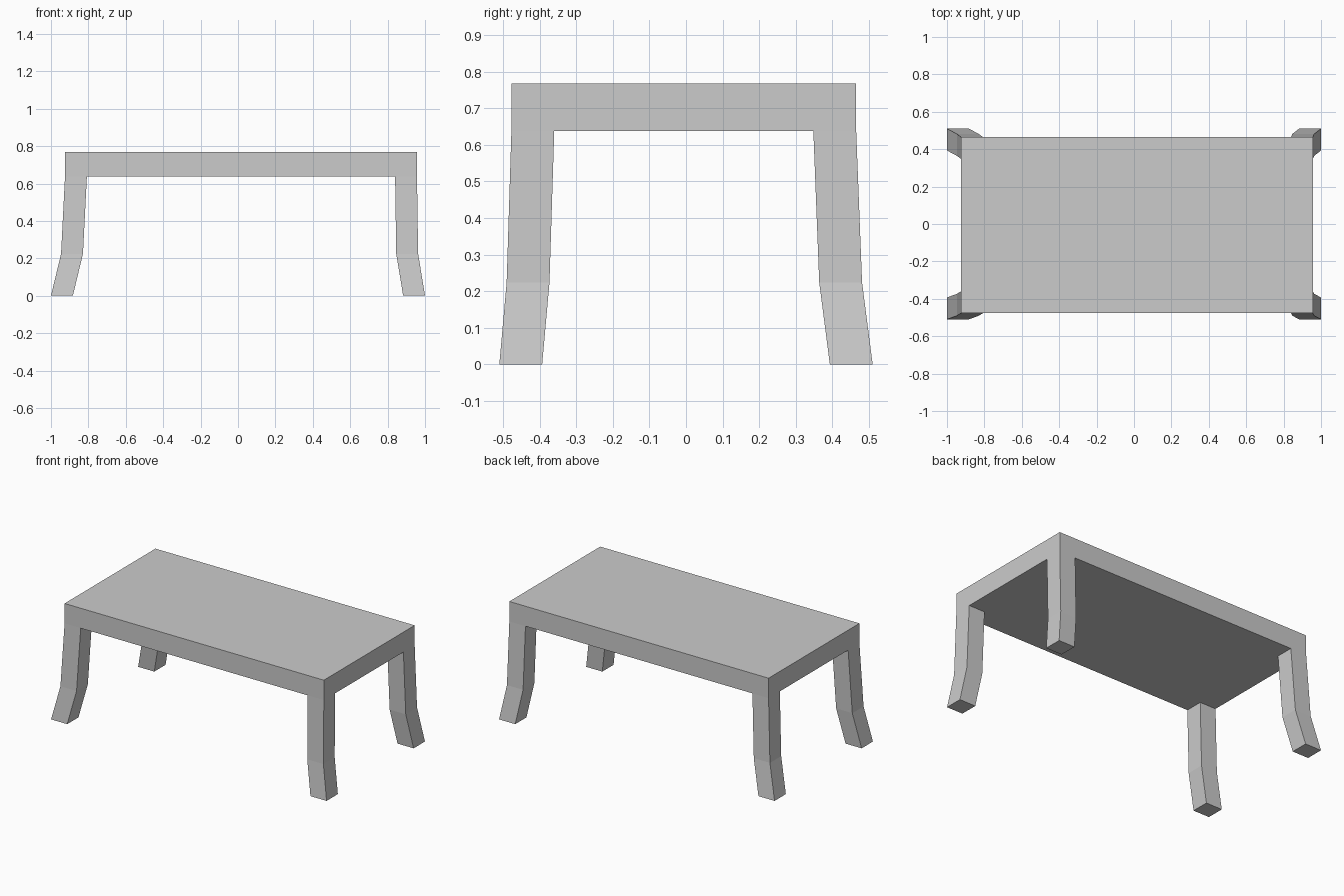
import bpy
import bmesh

if "Cube" in bpy.data.objects:
    bpy.data.objects.remove(bpy.data.objects["Cube"])

LEG = 0.117                        # leg thickness
TOP, UNDER, BEND = 0.768, 0.637, 0.224

# Outer edges of the legs at slab, bend and foot, per side
X_OUT = {-1: (-0.925, -0.946, -1.0), 1: (0.957, 0.963, 1.0)}
Y_OUT = {-1: (-0.477, -0.49, -0.51), 1: (0.465, 0.481, 0.51)}

bm = bmesh.new()


def cuts(outer):
    lo, hi = outer[-1][0], outer[1][0]
    return [lo, lo + LEG, hi - LEG, hi]


# Slab: underside split into 3 x 3 cells so the legs grow from the corners
xs, ys = cuts(X_OUT), cuts(Y_OUT)
grid = [[bm.verts.new((x, y, UNDER)) for y in ys] for x in xs]
cells = {}
for i in range(3):
    for j in range(3):
        cells[i, j] = bm.faces.new((grid[i][j], grid[i][j + 1],
                                    grid[i + 1][j + 1], grid[i + 1][j]))
rim = ([grid[i][0] for i in range(3)] + [grid[3][j] for j in range(3)]
       + [grid[i][3] for i in (3, 2, 1)] + [grid[0][j] for j in (3, 2, 1)])
upper = [bm.verts.new((v.co.x, v.co.y, TOP)) for v in rim]
bm.faces.new(upper)
for k in range(len(rim)):
    n = (k + 1) % len(rim)
    bm.faces.new((rim[k], rim[n], upper[n], upper[k]))

# Legs: extrude each corner cell down to the bend, then splay out to the foot
for sx in (-1, 1):
    for sy in (-1, 1):
        face = cells[sx + 1, sy + 1]
        for level, z in ((1, BEND), (2, 0.0)):
            result = bmesh.ops.extrude_discrete_faces(bm, faces=[face])
            face = result["faces"][0]
            dx = X_OUT[sx][level] - X_OUT[sx][level - 1]
            dy = Y_OUT[sy][level] - Y_OUT[sy][level - 1]
            for v in face.verts:
                v.co.x += dx
                v.co.y += dy
                v.co.z = z

bmesh.ops.remove_doubles(bm, verts=bm.verts, dist=1e-5)
bmesh.ops.recalc_face_normals(bm, faces=bm.faces)
mesh = bpy.data.meshes.new("table")
bm.to_mesh(mesh)
bm.free()
table = bpy.data.objects.new("table", mesh)
bpy.context.collection.objects.link(table)
